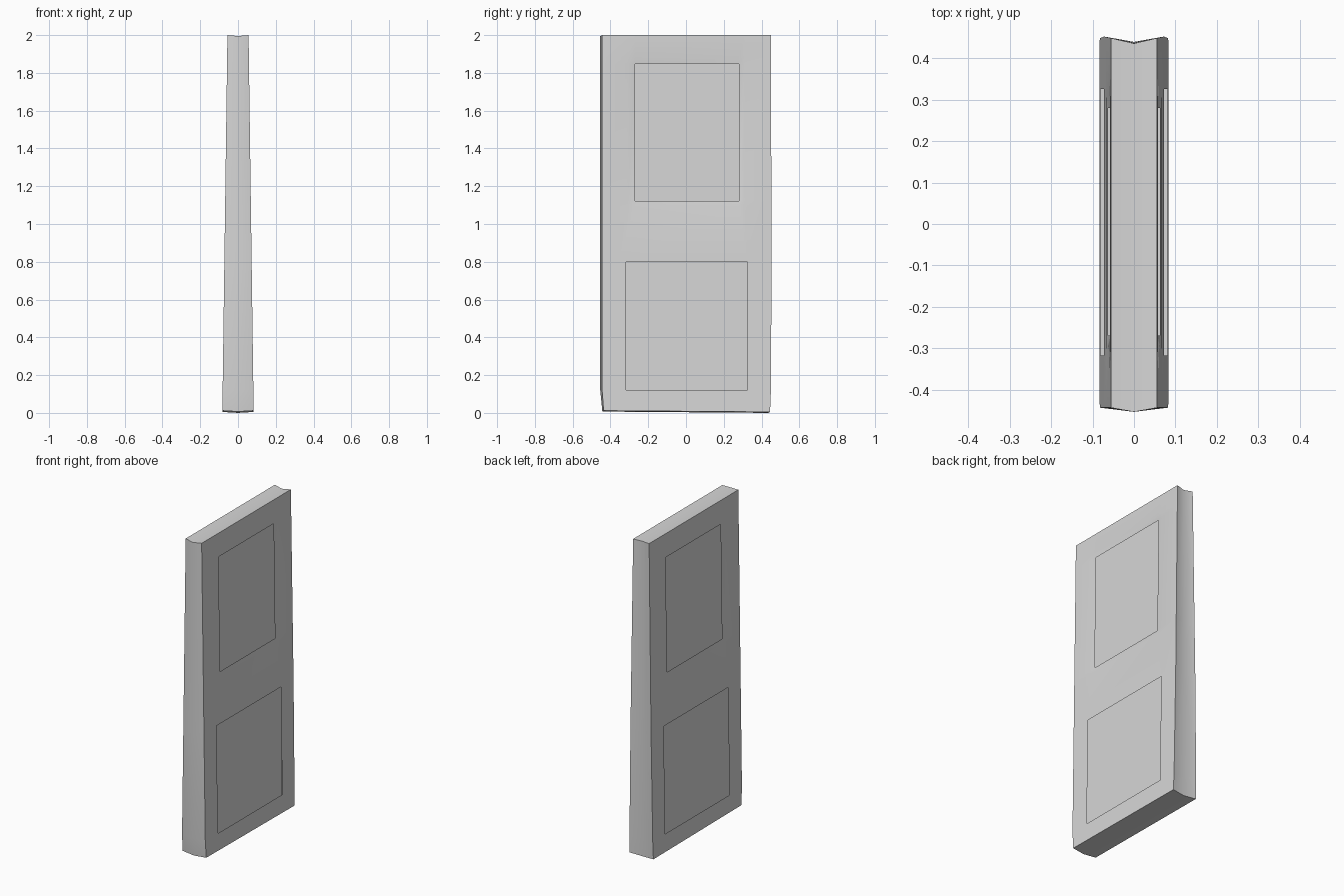
import bpy, bmesh

if "Cube" in bpy.data.objects:
    bpy.data.objects.remove(bpy.data.objects["Cube"])

grey = bpy.data.materials.new("plain grey")
grey.diffuse_color = (0.68, 0.68, 0.68, 1)
grey.use_nodes = True
grey.node_tree.nodes["Principled BSDF"].inputs["Base Color"].default_value = grey.diffuse_color


def half_thickness(z):
    return 0.083 - 0.0135 * z


def add_object(name, bm):
    mesh = bpy.data.meshes.new(name)
    bm.to_mesh(mesh)
    bm.free()
    mesh.materials.append(grey)
    ob = bpy.data.objects.new(name, mesh)
    bpy.context.collection.objects.link(ob)
    bpy.ops.object.select_all(action='DESELECT')
    bpy.context.view_layer.objects.active = ob
    ob.select_set(True)
    return ob


# Rows of one door half: height, then the columns that frame the openings
# (outer front, hole front, hole back, outer back) and the depth of the hole edge
lower = (-0.36, -0.318, 0.326, 0.36)
upper = (-0.31, -0.270, 0.280, 0.31)
rows = [(0.01, lower, 0), (0.12, lower, 0), (0.80, lower, 0), (1.095, upper, 0),
        (1.123, upper, 0.005), (1.847, upper, 0.005), (1.88, upper, 0), (2.0, upper, 0)]
holes = (1, 4)          # rows of cells left open between the hole columns


def edge_profile(z):
    """front ridge, front side, back side and back notch positions"""
    if z < 0.1:
        return -0.443, -0.436, 0.445, 0.437
    back = 0.449 + 0.004 * min(z / 0.8, 1) - 0.003 * max(z - 0.8, 0)
    return -0.454, -0.444, back, back - 0.013


bm = bmesh.new()
grid = []
for n, (z, cols, depth) in enumerate(rows):
    ridge, front, back, notch = edge_profile(z)
    h = half_thickness(z)
    pts = [(0, ridge), (h, front), (h, cols[0]), (h - depth, cols[1]),
           (h - depth, cols[2]), (h, cols[3]), (h, back), (0, notch)]
    line = []
    for x, y in pts:
        zz = z
        if n == 0:                                  # slightly keeled bottom
            zz = (0.007 if x == 0 else 0.012) - 0.007 * (y + 0.45) / 0.9
        elif n == len(rows) - 1 and x == 0:         # slightly dished top
            zz = z - 0.005
        line.append(bm.verts.new((x, y, zz)))
    grid.append(line)

for r in range(len(grid) - 1):
    for c in range(7):
        if r in holes and c == 3:
            continue
        bm.faces.new((grid[r][c], grid[r][c + 1], grid[r + 1][c + 1], grid[r + 1][c]))
bm.faces.new(grid[0][::-1])
bm.faces.new(grid[-1])

# Door shell: both halves mirrored across the centre
shell = add_object("door_shell", bm)
shell.modifiers.new("mirror", 'MIRROR')
bpy.ops.object.modifier_apply(modifier="mirror")
bpy.ops.object.shade_smooth_by_angle(angle=0.5)

# Centre sheet seen through the panel openings
bm = bmesh.new()
outline = []
for r, line in enumerate(rows):
    z = min(max(line[0], 0.012), 1.994)
    ridge, _, _, notch = edge_profile(line[0])
    outline.append((ridge + 0.001, notch - 0.001, z))
strip = [(bm.verts.new((0, a, z)), bm.verts.new((0, b, z))) for a, b, z in outline]
for (a, b), (c, d) in zip(strip, strip[1:]):
    bm.faces.new((a, b, d, c))
add_object("centre_panel", bm)
